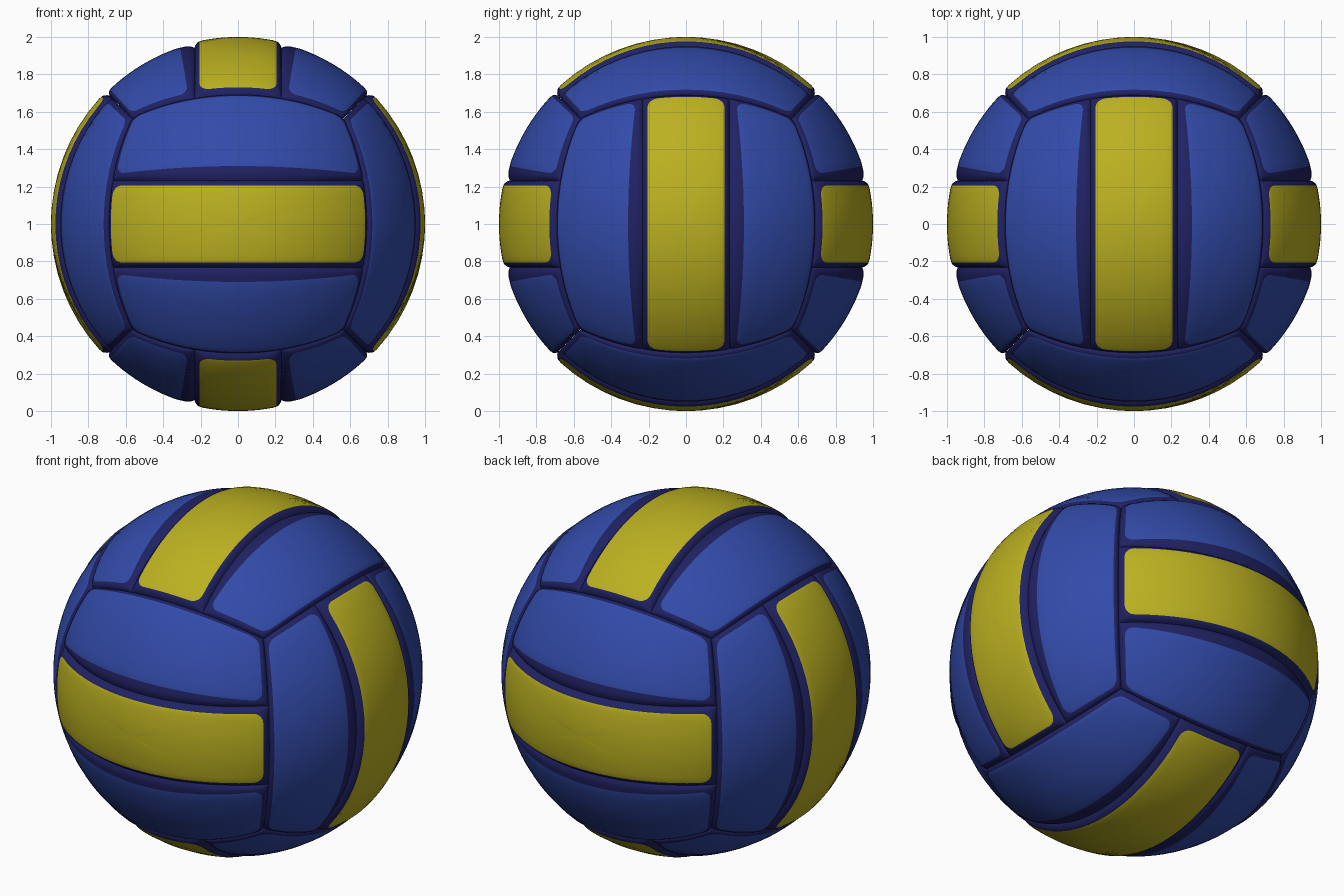
import bpy, bmesh
from math import pi, sin, cos, tan, sqrt
from mathutils import Vector

if "Cube" in bpy.data.objects:
    bpy.data.objects.remove(bpy.data.objects["Cube"])

def material(name, rgb):
    m = bpy.data.materials.new(name)
    m.diffuse_color = (*rgb, 1)
    m.use_nodes = True
    m.node_tree.nodes["Principled BSDF"].inputs["Base Color"].default_value = m.diffuse_color
    return m

BLUE = material("blue", (0.032, 0.07, 0.40))
YELLOW = material("yellow", (0.50, 0.44, 0.015))
SEAM = material("dark_seam", (0.014, 0.016, 0.125))

Q = pi / 4            # half angle of a cube face
C = 0.24              # height of the seam beside the middle strip
CENTRE = Vector((0, 0, 1))

def rounded_rect(hx, hy, r, n=18, k=5):
    """Closed outline with the same point count for every ring."""
    corners = [(hx, hy, 0), (-hx, hy, 1), (-hx, -hy, 2), (hx, -hy, 3)]
    arcs = []
    for x, y, i in corners:
        cx = x - r * (1 if x > 0 else -1)
        cy = y - r * (1 if y > 0 else -1)
        arcs.append([(cx + r * cos((i + j / k) * pi / 2),
                      cy + r * sin((i + j / k) * pi / 2)) for j in range(k + 1)])
    pts = []
    for i, arc in enumerate(arcs):
        pts += arc
        a, b = arc[-1], arcs[(i + 1) % 4][0]
        pts += [(a[0] + (b[0] - a[0]) * t / n, a[1] + (b[1] - a[1]) * t / n)
                for t in range(1, n)]
    return pts

def panel(name, normal, along, across, side):
    """One strip: side 0 is the yellow middle, +1 / -1 the outer blue strips."""
    hy = 0.2424 if side == 0 else 0.2715

    def place(x, y, radius, bow):
        u = tan(x)
        seam = C * sqrt((1 + u * u) / (1 - C * C))
        if side == 0:
            v = y / hy * seam
        else:
            q = (y * side / hy + 1) / 2
            q += bow * (1 - q) * (1 - (x / Q) ** 2)
            v = side * (seam + (1 - seam) * q)
        return (normal + along * u + across * v).normalized() * radius + CENTRE

    top = 1.0 if side == 0 else 0.994
    # rings: inset, corner radius, surface radius, bow of the inner edge
    rings = [(0, 0, 0.970, 0), (0.007, 0.02, 0.981, 0.01),
             (0.016, 0.04, 0.988, 0.02), (0.026, 0.05, top - 0.004, 0.03),
             (0.036, 0.055, top - 0.002, 0.045), (0.052, 0.055, top, 0.045)]
    outlines = [([p for p in rounded_rect(Q - d, hy - d, r)], rad, bow)
                for d, r, rad, bow in rings]
    last = outlines[-1][0]
    for f in (0.88, 0.75, 0.62, 0.5, 0.37, 0.24, 0.12):
        outlines.append(([(x * f, y * f) for x, y in last], top, 0.045))

    bm = bmesh.new()
    loops = [[bm.verts.new(place(x, y, rad, bow)) for x, y in pts]
             for pts, rad, bow in outlines]
    n = len(last)
    for i in range(len(loops) - 1):
        for j in range(n):
            f = bm.faces.new((loops[i][j], loops[i][(j + 1) % n],
                              loops[i + 1][(j + 1) % n], loops[i + 1][j]))
            f.material_index = 0 if i < 4 else 1
    mid = bm.verts.new(place(0, 0, top, 0.045))
    for j in range(n):
        bm.faces.new((loops[-1][j], loops[-1][(j + 1) % n], mid)).material_index = 1
    bmesh.ops.remove_doubles(bm, verts=bm.verts, dist=1e-5)
    bm.normal_update()
    flip = [f for f in bm.faces if f.normal.dot(f.calc_center_median() - CENTRE) < 0]
    bmesh.ops.reverse_faces(bm, faces=flip)
    for f in bm.faces:
        f.smooth = True
    me = bpy.data.meshes.new(name)
    bm.to_mesh(me)
    bm.free()
    me.materials.append(SEAM)
    me.materials.append(YELLOW if side == 0 else BLUE)
    bpy.context.collection.objects.link(bpy.data.objects.new(name, me))

X, Y, Z = Vector((1, 0, 0)), Vector((0, 1, 0)), Vector((0, 0, 1))
# six sides of three strips, direction turning from side to side
for label, normal, along, across in (
        ("front", -Y, X, Z), ("back", Y, X, Z),
        ("right", X, Z, Y), ("left", -X, Z, Y),
        ("top", Z, Y, X), ("bottom", -Z, Y, X)):
    for part, side in (("middle", 0), ("outer_a", 1), ("outer_b", -1)):
        panel(f"{label}_{part}_panel", normal, along, across, side)
